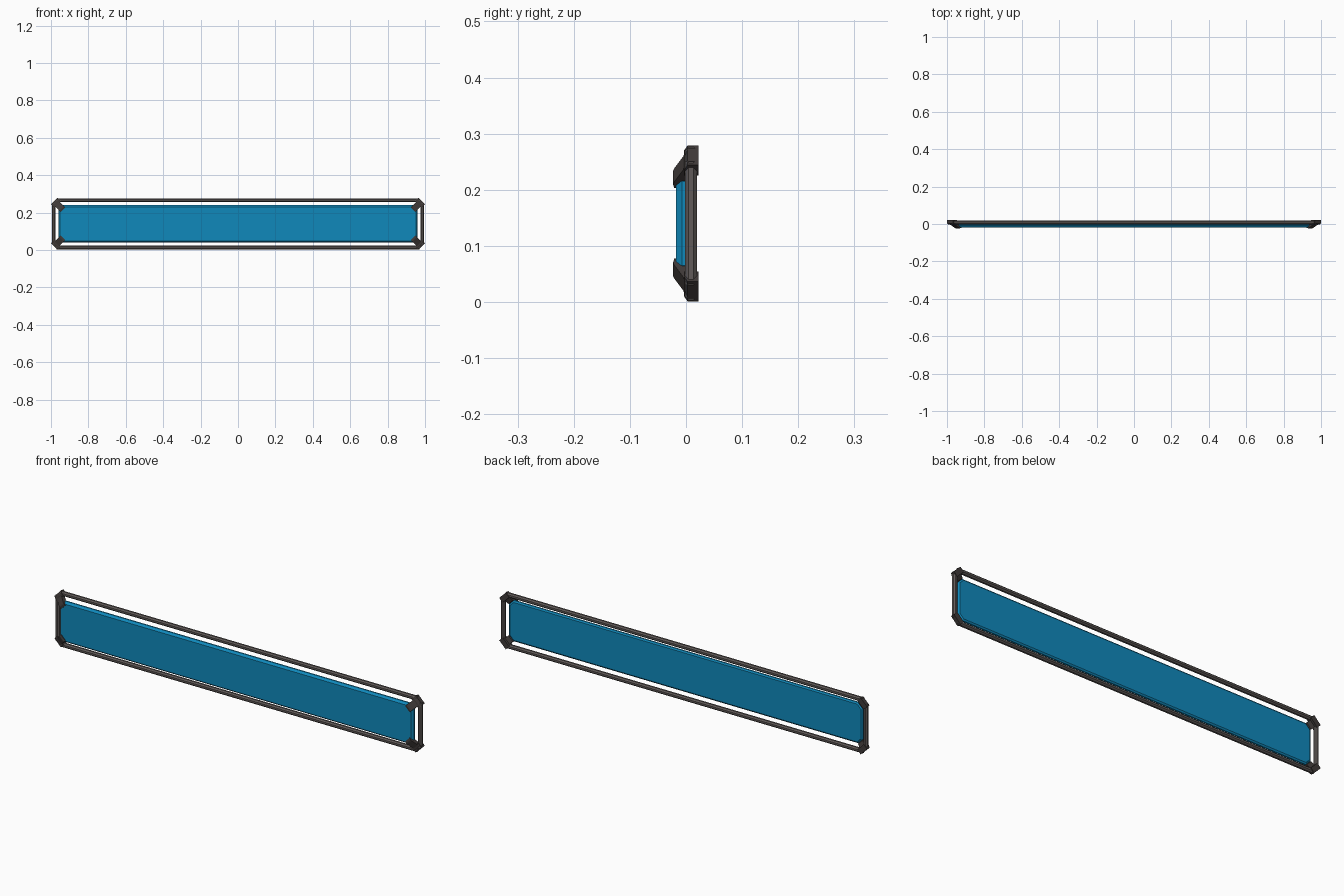
import bpy, bmesh, math
from mathutils import Vector, Matrix

if "Cube" in bpy.data.objects:
    bpy.data.objects.remove(bpy.data.objects["Cube"])

CZ = 0.14  # mid height of the whole frame


def material(name, rgb):
    m = bpy.data.materials.new(name)
    m.diffuse_color = (*rgb, 1)
    m.use_nodes = True
    m.node_tree.nodes["Principled BSDF"].inputs["Base Color"].default_value = m.diffuse_color
    return m


BLUE = material("blue_panel", (0.005, 0.25, 0.5))
GREY = material("frame_grey", (0.12, 0.105, 0.1))
DARK = material("clip_dark", (0.05, 0.042, 0.04))


def finish(name, bm, mat):
    bmesh.ops.recalc_face_normals(bm, faces=bm.faces[:])
    me = bpy.data.meshes.new(name)
    bm.to_mesh(me)
    bm.free()
    me.materials.append(mat)
    ob = bpy.data.objects.new(name, me)
    bpy.context.collection.objects.link(ob)
    return ob


def loft(name, rings, mat):
    """Skin a stack of equal-count rings and cap both ends."""
    bm = bmesh.new()
    vs = [[bm.verts.new(p) for p in r] for r in rings]
    n = len(vs[0])
    for a, b in zip(vs, vs[1:]):
        for i in range(n):
            j = (i + 1) % n
            bm.faces.new((a[i], a[j], b[j], b[i]))
    bm.faces.new(vs[0])
    bm.faces.new(vs[-1])
    return finish(name, bm, mat)


# Panel: long plate with clipped corners and bevelled front and back rims
def panel_ring(y, inset):
    hx, hz, c = 0.961 - inset, 0.1 - inset, 0.025 - 0.586 * inset
    pts = [(hx, hz - c), (hx - c, hz), (c - hx, hz), (-hx, hz - c),
           (-hx, c - hz), (c - hx, -hz), (hx - c, -hz), (hx, c - hz)]
    return [(x, y, CZ + z) for x, z in pts]


loft("panel", [panel_ring(-0.018, 0.009), panel_ring(-0.007, 0),
               panel_ring(0, 0), panel_ring(0.005, 0.007)], BLUE)


# Rails: octagonal bars along the four sides
def rail(name, centre, length, axis):
    bm = bmesh.new()
    bmesh.ops.create_cone(bm, cap_ends=True, segments=8, radius1=0.0112,
                          radius2=0.0112, depth=length,
                          matrix=Matrix.Rotation(math.pi / 8, 4, 'Z'))
    if axis == 'X':
        bm.transform(Matrix.Rotation(math.pi / 2, 4, 'Y'))
    bm.transform(Matrix.Translation(centre))
    finish(name, bm, GREY)


for s, n in ((1, "top"), (-1, "bottom")):
    rail(n + "_rail", (0, 0.009, CZ + s * 0.126), 1.94, 'X')
for s, n in ((1, "right"), (-1, "left")):
    rail(n + "_rail", (s * 0.985, 0.009, CZ), 0.22, 'Z')


# Corner clips: side profiles (inward distance, y) extruded across the diagonal
def corner_prism(name, profile, width, sx, sz):
    start = Vector((sx * 0.982, 0, CZ + sz * 0.1215))
    inward = Vector((-sx, 0, -sz)).normalized()
    across = Vector((sx, 0, -sz)).normalized() * width / 2
    rings = [[start + inward * d + Vector((0, y, 0)) + across * k
              for d, y in profile] for k in (-1, 1)]
    loft(name, rings, DARK)


BLOCK = [(0, 0.022), (0, 0.003), (0.014, -0.004), (0.026, -0.004), (0.026, 0.022)]
ARM = [(0.012, 0.01), (0.012, -0.003), (0.02, -0.005), (0.05, -0.021), (0.056, -0.023),
       (0.066, -0.021), (0.066, -0.016), (0.052, -0.008), (0.045, 0.004), (0.024, 0.012)]
for sx, nx in ((1, "right"), (-1, "left")):
    for sz, nz in ((1, "top"), (-1, "bottom")):
        corner_prism(f"{nz}_{nx}_corner_block", BLOCK, 0.05, sx, sz)
        corner_prism(f"{nz}_{nx}_clip_arm", ARM, 0.034, sx, sz)
